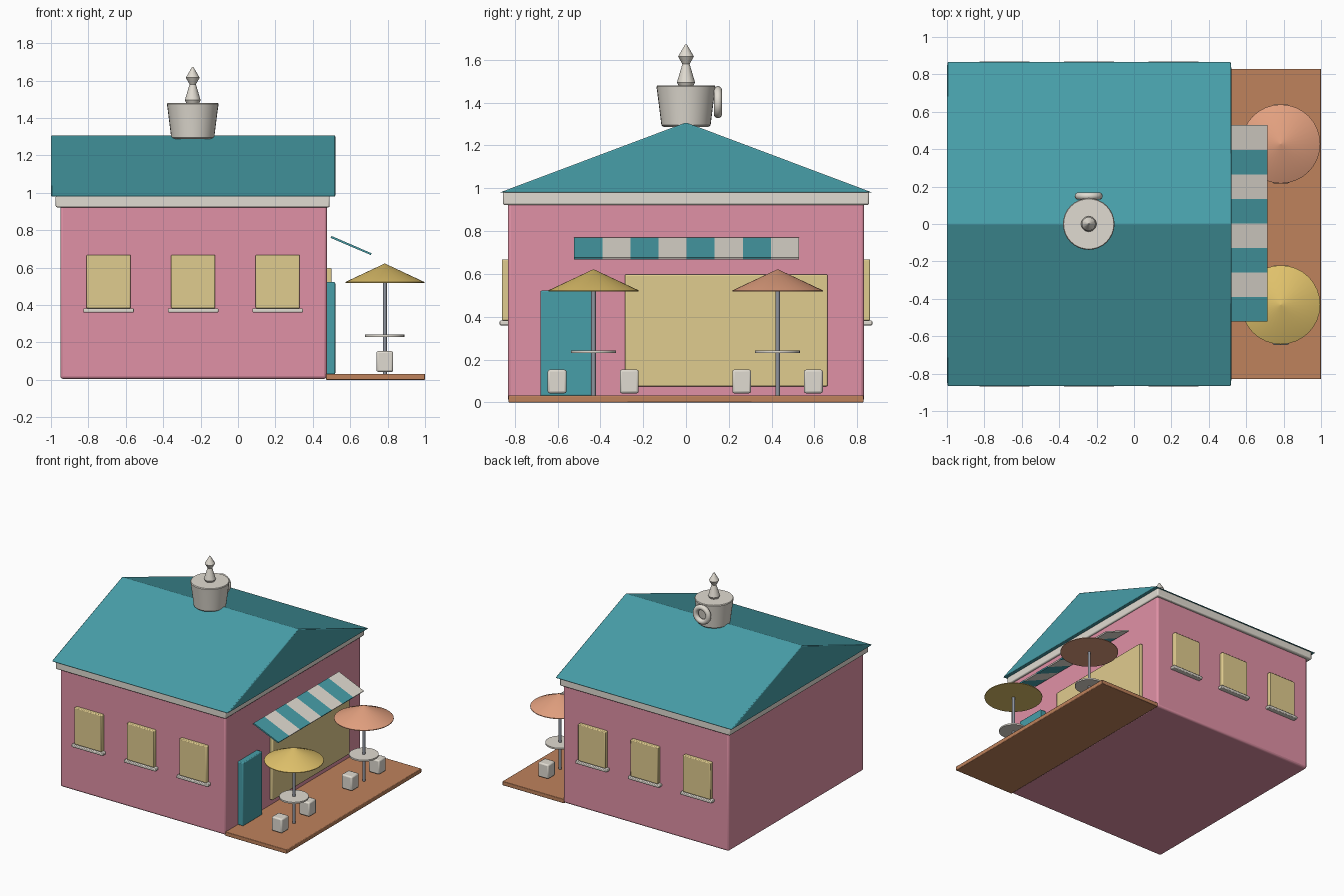
import bpy, bmesh, math

if "Cube" in bpy.data.objects:
    bpy.data.objects.remove(bpy.data.objects["Cube"])


def mat(name, rgb):
    m = bpy.data.materials.new(name)
    lin = [c / 12.92 if c <= 0.04045 else ((c + 0.055) / 1.055) ** 2.4 for c in rgb]
    m.diffuse_color = (*lin, 1)
    m.use_nodes = True
    m.node_tree.nodes["Principled BSDF"].inputs["Base Color"].default_value = m.diffuse_color
    return m


PINK = mat("pink", (0.88, 0.57, 0.65))
TEAL = mat("teal", (0.28, 0.62, 0.66))
WHITE = mat("off_white", (0.88, 0.86, 0.82))
CREAM = mat("cream", (0.88, 0.80, 0.56))
WOOD = mat("terracotta", (0.75, 0.51, 0.36))
YELLOW = mat("yellow", (0.88, 0.76, 0.42))
ORANGE = mat("peach", (0.89, 0.63, 0.50))
GREY = mat("grey", (0.56, 0.58, 0.62))


def finish(name, bm, mats, bevel=0.0, segments=2):
    bmesh.ops.recalc_face_normals(bm, faces=bm.faces)
    me = bpy.data.meshes.new(name)
    bm.to_mesh(me)
    bm.free()
    ob = bpy.data.objects.new(name, me)
    bpy.context.collection.objects.link(ob)
    for m in mats:
        me.materials.append(m)
    if bevel:
        b = ob.modifiers.new("bevel", 'BEVEL')
        b.width, b.segments, b.limit_method = bevel, segments, 'ANGLE'
    bpy.ops.object.select_all(action='DESELECT')
    ob.select_set(True)
    bpy.context.view_layer.objects.active = ob
    bpy.ops.object.shade_smooth_by_angle(angle=math.radians(35))
    return ob


def box(name, x, y, z, m, bevel=0.004, segments=2):
    bm = bmesh.new()
    bmesh.ops.create_cube(bm, size=1)
    for v in bm.verts:
        v.co = [r[0] if c < 0 else r[1] for r, c in zip((x, y, z), v.co)]
    return finish(name, bm, [m], bevel, segments)


def prism(bm, profile, x0, x1, axis, index=0):
    """Extrude a 2D outline along x ('x': points are y,z) or y ('y': points are x,z)."""
    def place(p, t):
        return (t, p[0], p[1]) if axis == 'x' else (p[0], t, p[1])
    a = [bm.verts.new(place(p, x0)) for p in profile]
    b = [bm.verts.new(place(p, x1)) for p in profile]
    n = len(profile)
    faces = [bm.faces.new(a), bm.faces.new(b[::-1])]
    faces += [bm.faces.new((a[i], b[i], b[(i + 1) % n], a[(i + 1) % n])) for i in range(n)]
    for f in faces:
        f.material_index = index


def lathe(name, profile, x, y, m, n=24):
    """Closed solid of revolution from (radius, z) points, bottom to top."""
    bm = bmesh.new()
    rings = [[bm.verts.new((x + r * math.cos(math.tau * i / n), y + r * math.sin(math.tau * i / n), z))
              for i in range(n)] for r, z in profile]
    for a, b in zip(rings, rings[1:]):
        for i in range(n):
            j = (i + 1) % n
            bm.faces.new((a[i], a[j], b[j], b[i]))
    bm.faces.new(rings[0][::-1])
    bm.faces.new(rings[-1])
    return finish(name, bm, [m])


# Building shell, cornice and terrace
box("walls", (-0.95, 0.475), (-0.832, 0.832), (0.005, 0.94), PINK, 0.015, 3)
box("cornice", (-0.975, 0.49), (-0.855, 0.855), (0.922, 0.985), WHITE, 0.008)
box("terrace", (0.47, 1.0), (-0.83, 0.83), (0.0, 0.032), WOOD)

# Gable roof
bm = bmesh.new()
prism(bm, [(-0.87, 0.98), (0.87, 0.98), (0, 1.307)], -1.0, 0.52, 'x')
finish("roof", bm, [TEAL], 0.006)

# Door and large shop window
box("door", (0.46, 0.52), (-0.68, -0.44), (0.03, 0.522), TEAL, 0.006)
box("shop_window", (0.46, 0.50), (-0.285, 0.662), (0.075, 0.597), CREAM, 0.006)

# Side windows with sills
for side, s in (("front", -1), ("back", 1)):
    for i, x in enumerate((-0.692, -0.24, 0.212)):
        box(f"{side}_window_{i+1}", (x - 0.118, x + 0.118), sorted((s * 0.82, s * 0.86)),
            (0.382, 0.668), CREAM, 0.006)
        box(f"{side}_sill_{i+1}", (x - 0.135, x + 0.135), sorted((s * 0.82, s * 0.87)),
            (0.36, 0.382), WHITE, 0.005)

# Striped sloping awning
bm = bmesh.new()
w = 1.05 / 8
for i in range(8):
    prism(bm, [(0.495, 0.759), (0.71, 0.667), (0.715, 0.676), (0.5, 0.769)],
          -0.522 + i * w, -0.522 + (i + 1) * w, 'y', i % 2)
finish("awning", bm, [TEAL, WHITE])

# Parasol tables with stools
for label, y, m, stools in (("left", -0.432, YELLOW, (-0.602, -0.265)),
                            ("right", 0.428, ORANGE, (0.26, 0.595))):
    lathe(f"{label}_parasol", [(0.211, 0.518), (0.211, 0.523), (0.002, 0.621)], 0.785, y, m, 32)
    lathe(f"{label}_pole", [(0.011, 0.03), (0.011, 0.54)], 0.785, y, GREY, 12)
    lathe(f"{label}_table", [(0.105, 0.23), (0.105, 0.242)], 0.785, y, WHITE)
    for i, sy in enumerate(stools):
        box(f"{label}_stool_{i+1}", (0.74, 0.83), (sy - 0.044, sy + 0.044), (0.042, 0.153), WHITE, 0.01)

# Rooftop cup, handle and steam
CX = -0.242
lathe("cup", [(0.106, 1.287), (0.115, 1.295), (0.132, 1.43), (0.138, 1.474), (0.134, 1.48)], CX, 0, WHITE, 32)
bpy.ops.mesh.primitive_torus_add(major_radius=0.055, minor_radius=0.02, major_segments=28,
                                 minor_segments=10, location=(CX, 0.149, 1.402),
                                 rotation=(math.pi / 2, 0, 0))
handle = bpy.context.object
handle.name = "cup_handle"
handle.data.materials.append(WHITE)
bpy.ops.object.shade_smooth_by_angle(angle=math.radians(60))
lathe("steam", [(0.034, 1.478), (0.042, 1.495), (0.017, 1.58), (0.037, 1.615), (0.004, 1.672)],
      CX, 0, WHITE, 12)
